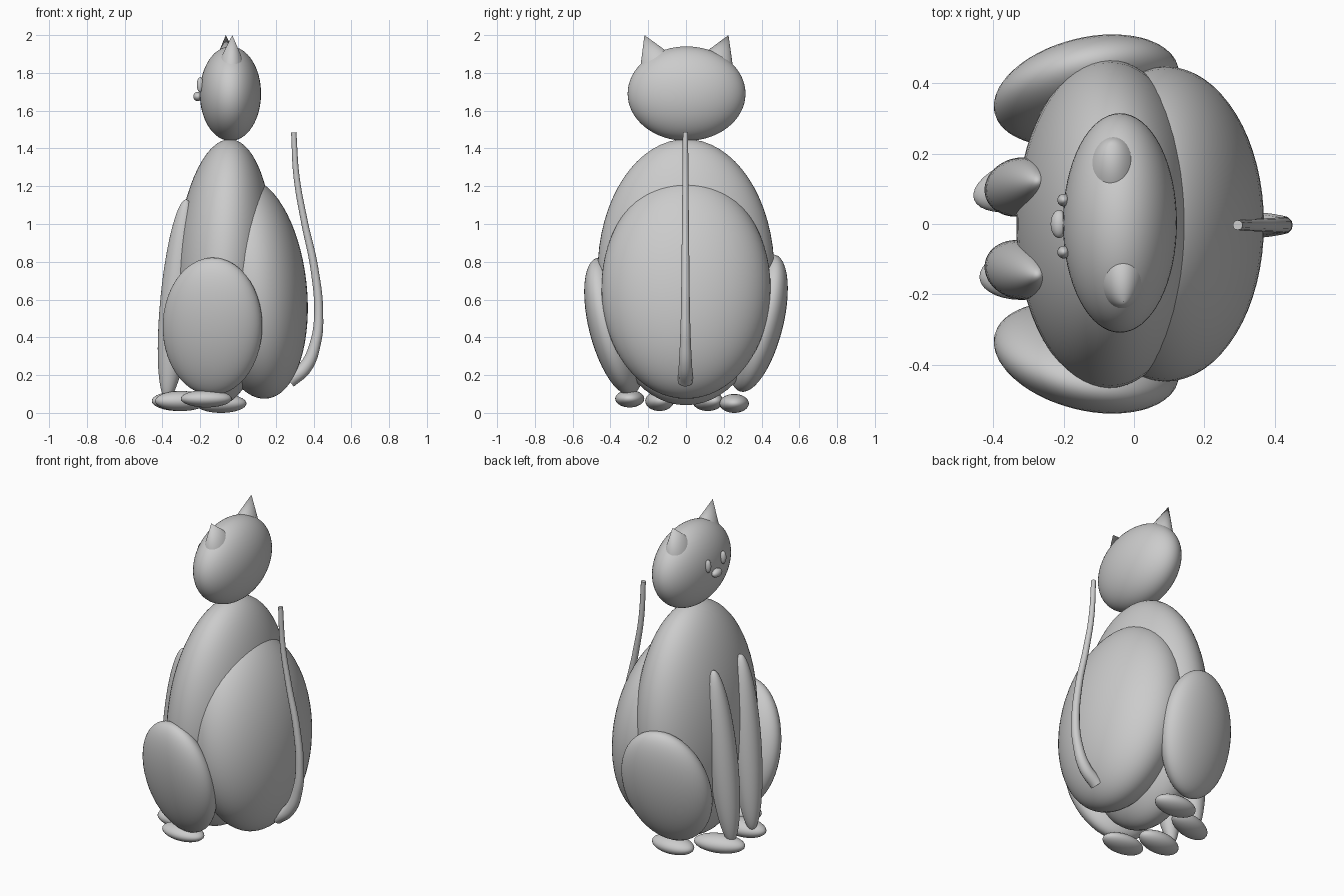
import bpy
from math import pi
from mathutils import Vector

if "Cube" in bpy.data.objects:
    bpy.data.objects.remove(bpy.data.objects["Cube"])


def smooth(ob):
    bpy.ops.object.shade_smooth_by_angle(angle=pi / 5)
    return ob


def ellipsoid(name, loc, radii, rot=(0, 0, 0), seg=48):
    bpy.ops.mesh.primitive_uv_sphere_add(segments=seg, ring_count=seg // 2, radius=1,
                                         location=loc, rotation=rot)
    ob = bpy.context.object
    ob.name = name
    ob.scale = radii
    return smooth(ob)


def cone(name, base, tip, rx, ry):
    base, tip = Vector(base), Vector(tip)
    axis = tip - base
    bpy.ops.mesh.primitive_cone_add(vertices=32, radius1=1, radius2=0, depth=1,
                                    location=(base + tip) / 2)
    ob = bpy.context.object
    ob.name = name
    ob.rotation_euler = Vector((0, 0, 1)).rotation_difference(axis).to_euler()
    ob.scale = (rx, ry, axis.length)
    return smooth(ob)


# torso and rump (the animal faces -x)
ellipsoid("torso", (-0.073, 0, 0.745), (0.26, 0.468, 0.705), (0, 0.048, 0), 64)
ellipsoid("rump", (0.09, 0, 0.66), (0.274, 0.448, 0.588), (0, -0.109, 0), 64)

# head and face
ellipsoid("head", (-0.04, 0.003, 1.69), (0.162, 0.312, 0.25), seg=64)
ellipsoid("nose", (-0.213, 0, 1.675), (0.024, 0.04, 0.025), seg=24)
for side, y in (("left", -0.08), ("right", 0.068)):
    ellipsoid("eye_" + side, (-0.2, y, 1.737), (0.018, 0.018, 0.04), seg=24)

# ears
cone("ear_left", (-0.035, -0.153, 1.845), (-0.03, -0.22, 2.0), 0.07, 0.1)
cone("ear_right", (-0.057, 0.16, 1.845), (-0.065, 0.225, 2.0), 0.07, 0.1)

# thighs and front legs, one per side
for side, s, ty, tz, ly in (("left", -1, 0.38, 0.458, 0.13), ("right", 1, 0.38, 0.475, 0.105)):
    ellipsoid("thigh_" + side, (-0.135, s * ty, tz), (0.268, 0.125, 0.374),
              (-s * 0.237, 0.1, s * 0.19))
    ellipsoid("front_leg_" + side, (-0.325, s * ly, 0.6), (0.086, 0.083, 0.533),
              (-s * 0.03, 0.097, 0))

# paws
for name, loc, radii, yaw in (
        ("front_paw_left", (-0.3, -0.14, 0.063), (0.14, 0.075, 0.053), 0.1),
        ("front_paw_right", (-0.312, 0.115, 0.063), (0.15, 0.072, 0.053), 0.3),
        ("hind_paw_left", (-0.168, -0.298, 0.075), (0.135, 0.077, 0.046), 0),
        ("hind_paw_right", (-0.09, 0.255, 0.05), (0.135, 0.078, 0.05), 0)):
    ellipsoid(name, loc, radii, (0, 0, yaw), 32)

# tapered tail: x, z, radius along its path
path = [(0.27, 0.17, 0.040), (0.355, 0.24, 0.036), (0.41, 0.37, 0.029), (0.427, 0.52, 0.024),
        (0.405, 0.76, 0.021), (0.35, 1.02, 0.018), (0.31, 1.25, 0.016), (0.295, 1.485, 0.014)]
curve = bpy.data.curves.new("tail", 'CURVE')
curve.dimensions = '3D'
curve.bevel_depth = 1
curve.bevel_resolution = 4
curve.use_fill_caps = True
spline = curve.splines.new('BEZIER')
spline.bezier_points.add(len(path) - 1)
for p, (x, z, r) in zip(spline.bezier_points, path):
    p.co = (x, -0.003, z)
    p.radius = r
    p.handle_left_type = p.handle_right_type = 'AUTO'
tail = bpy.data.objects.new("tail", curve)
bpy.context.collection.objects.link(tail)
